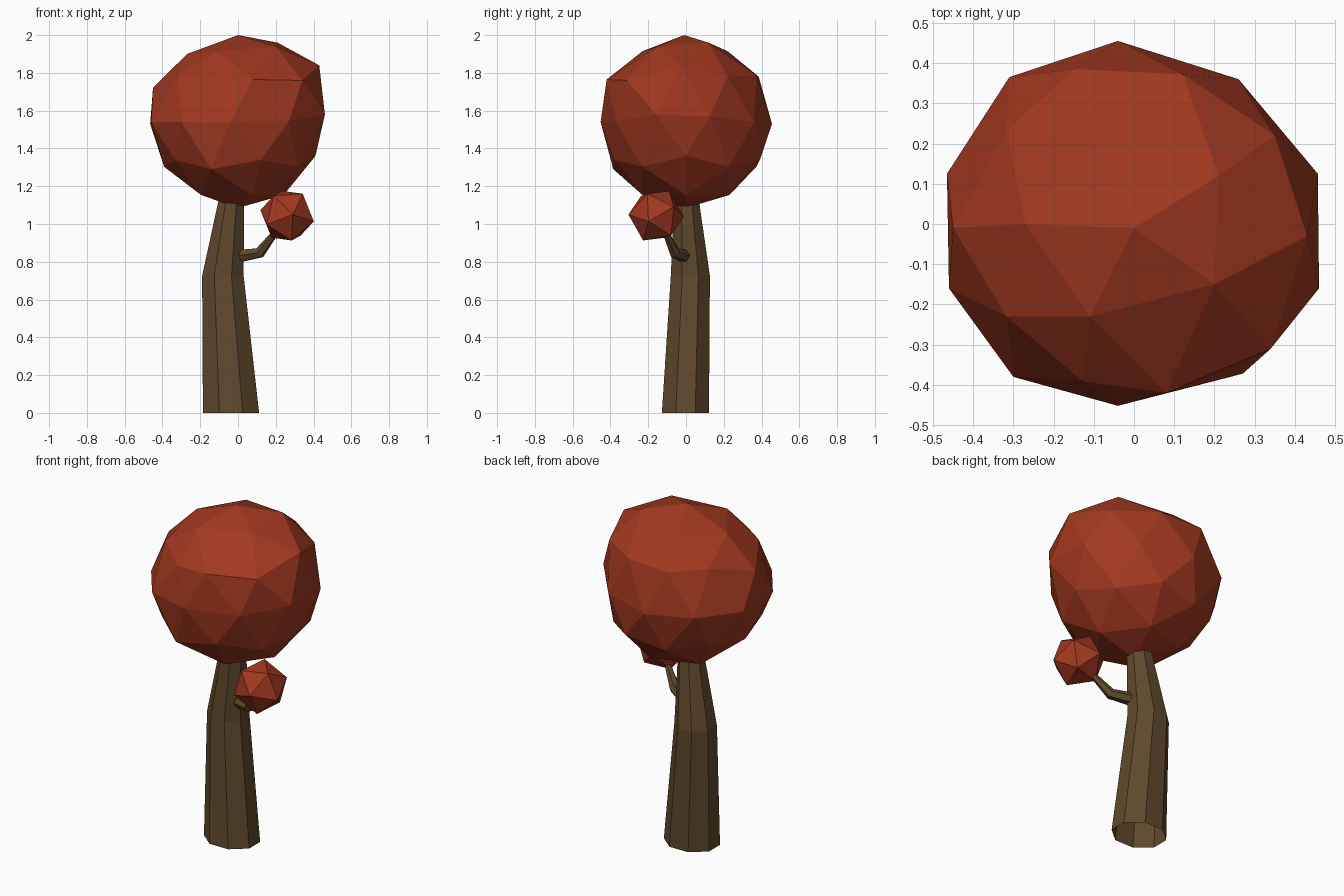
import bpy, bmesh, math
from mathutils import Vector, Matrix

if "Cube" in bpy.data.objects:
    bpy.data.objects.remove(bpy.data.objects["Cube"])


def material(name, color):
    m = bpy.data.materials.new(name)
    m.diffuse_color = (*color, 1)
    m.use_nodes = True
    m.node_tree.nodes["Principled BSDF"].inputs["Base Color"].default_value = m.diffuse_color
    return m


BARK = material("bark", (0.115, 0.066, 0.025))
LEAF = material("leaves", (0.36, 0.04, 0.014))


def finish(name, bm, mat):
    bmesh.ops.recalc_face_normals(bm, faces=bm.faces)
    me = bpy.data.meshes.new(name)
    bm.to_mesh(me)
    bm.free()
    me.materials.append(mat)
    ob = bpy.data.objects.new(name, me)
    bpy.context.collection.objects.link(ob)
    return ob


def loft(name, rings, mat):
    """Bridge a list of vertex rings into an open tube."""
    bm = bmesh.new()
    loops = [[bm.verts.new(p) for p in r] for r in rings]
    n = len(loops[0])
    for a, b in zip(loops, loops[1:]):
        for i in range(n):
            j = (i + 1) % n
            bm.faces.new((a[i], a[j], b[j], b[i]))
    return finish(name, bm, mat)


# Trunk: bent eight-sided tube, open underneath (cx, cy, z, rx, ry)
trunk = []
for cx, cy, z, rx, ry in [(-0.037, -0.003, 0, 0.161, 0.135),
                          (-0.08, 0.023, 0.725, 0.119, 0.112),
                          (-0.033, 0.002, 1.15, 0.070, 0.068)]:
    angles = [math.radians(22.5 + 45 * i) for i in range(8)]
    trunk.append([(cx + rx * math.cos(a), cy + ry * math.sin(a), z) for a in angles])
loft("trunk", trunk, BARK)

# Branch: tapering six-sided tube swept along a bent path
path = [Vector(p) for p in [(-0.03, 0.01, 0.825), (0.115, -0.06, 0.848), (0.21, -0.115, 0.97)]]
branch = []
for i, (p, r) in enumerate(zip(path, (0.040, 0.030, 0.016))):
    t = (path[min(i + 1, 2)] - path[max(i - 1, 0)]).normalized()
    u = t.cross(Vector((0, 0, 1))).normalized()
    v = u.cross(t)
    branch.append([p + r * (math.cos(k * math.pi / 3) * u + math.sin(k * math.pi / 3) * v)
                   for k in range(6)])
loft("branch", branch, BARK)

# Large crown: icosphere with some vertices pulled for an irregular outline
bm = bmesh.new()
bmesh.ops.create_icosphere(bm, subdivisions=2, radius=0.46,
                           matrix=Matrix.Translation((0, 0, 1.545)) @ Matrix.Rotation(math.pi, 4, 'Z'))
pulled = [(0, -0.01, 2.0), (0.20, -0.15, 1.94), (0.21, 0.12, 1.96), (-0.11, -0.23, 1.915),
          (-0.27, 0, 1.90), (-0.10, 0.22, 1.915), (0.08, -0.42, 1.765), (0.34, -0.31, 1.76),
          (0.43, -0.03, 1.84), (-0.45, -0.01, 1.72), (0.35, 0.22, 1.78), (-0.15, 0.385, 1.78),
          (-0.04, 0.455, 1.53), (-0.04, -0.452, 1.54), (0.46, -0.16, 1.58), (0.457, 0.125, 1.57),
          (-0.465, 0.125, 1.53), (-0.46, -0.16, 1.54), (-0.30, -0.38, 1.54), (0.26, 0.36, 1.54),
          (-0.31, 0.365, 1.54), (0.12, -0.38, 1.34), (-0.14, -0.385, 1.29), (0.41, 0, 1.36)]
for p in pulled:
    min(bm.verts, key=lambda v: (v.co - Vector(p)).length).co = p
finish("large_crown", bm, LEAF)

# Small crown: plain twenty-sided ball, tipped so one point faces the front
pole = Vector((0.2, -0.97, 0.04)).normalized()
side = Vector((0.07, 0, -1))
side = (side - side.project(pole)).normalized()
turn = Matrix((side, pole.cross(side), pole)).transposed().to_4x4()
bm = bmesh.new()
bmesh.ops.create_icosphere(bm, subdivisions=1, radius=0.15,
                           matrix=Matrix.Translation((0.26, -0.158, 1.044)) @ turn)
finish("small_crown", bm, LEAF)
